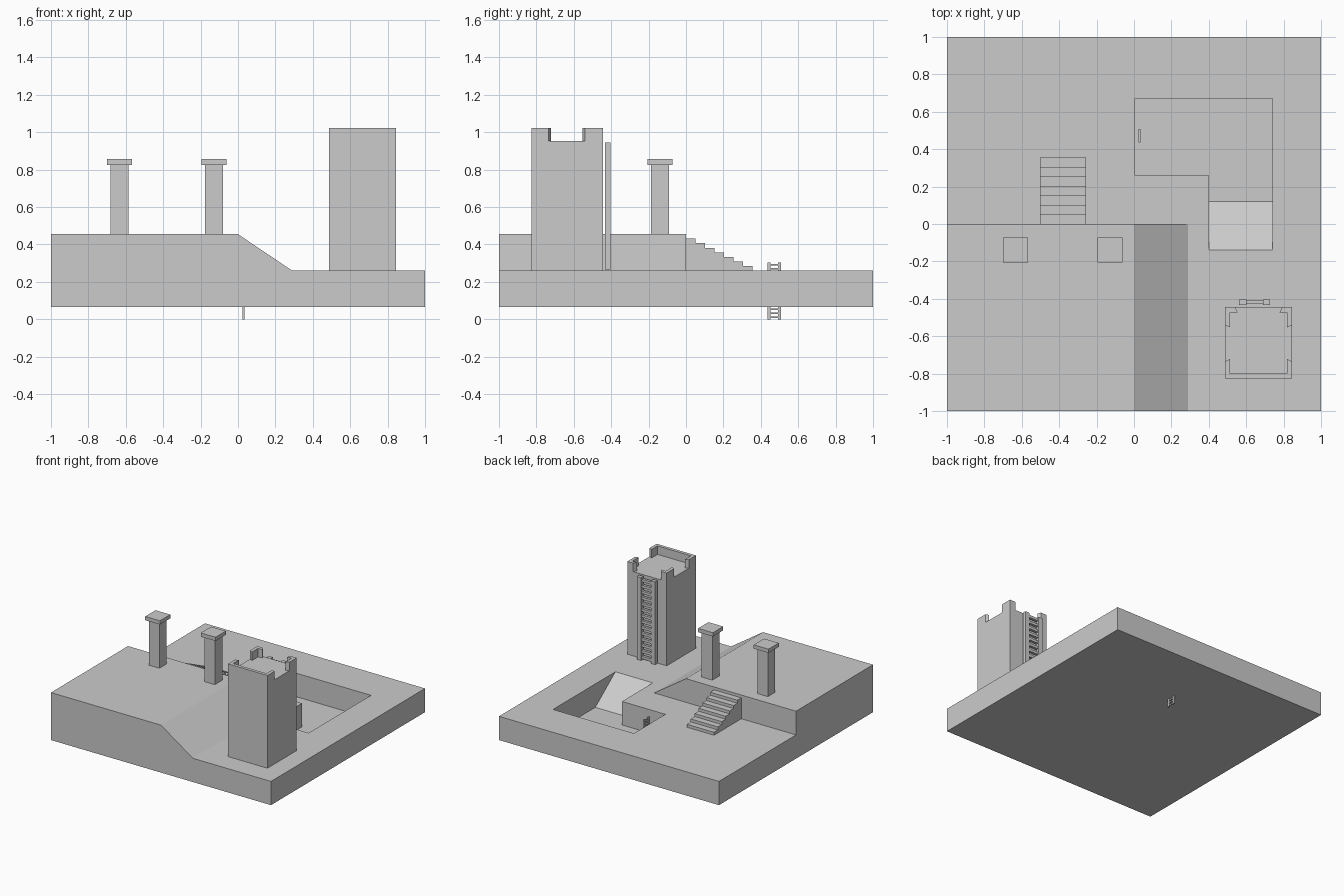
import bpy, bmesh

if "Cube" in bpy.data.objects:
    bpy.data.objects.remove(bpy.data.objects["Cube"])

Z0, GROUND, HIGH, PIT = 0.065, 0.26, 0.455, 0.067


def finish(name, bm):
    bmesh.ops.recalc_face_normals(bm, faces=bm.faces)
    me = bpy.data.meshes.new(name)
    bm.to_mesh(me)
    bm.free()
    ob = bpy.data.objects.new(name, me)
    bpy.context.collection.objects.link(ob)
    return ob


def add_prism(bm, pts, axis, a, b):
    """Extrude a 2D profile from a to b along an axis."""
    place = {'x': lambda p, t: (t, p[0], p[1]),
             'y': lambda p, t: (p[0], t, p[1]),
             'z': lambda p, t: (p[0], p[1], t)}[axis]
    f = bm.faces.new([bm.verts.new(place(p, a)) for p in pts])
    ext = bmesh.ops.extrude_face_region(bm, geom=[f])['geom']
    d = place((0, 0), b - a)
    bmesh.ops.translate(bm, vec=d, verts=[v for v in ext if isinstance(v, bmesh.types.BMVert)])


def add_box(bm, x0, x1, y0, y1, z0, z1):
    add_prism(bm, [(x0, y0), (x1, y0), (x1, y1), (x0, y1)], 'z', z0, z1)


def prism(name, pts, axis, a, b):
    bm = bmesh.new()
    add_prism(bm, pts, axis, a, b)
    return finish(name, bm)


def boolean(target, tool, op):
    tool.hide_render = True
    m = target.modifiers.new(op, 'BOOLEAN')
    m.operation, m.object, m.solver = op, tool, 'EXACT'
    bpy.context.view_layer.objects.active = target
    bpy.ops.object.modifier_apply(modifier=m.name)
    bpy.data.objects.remove(tool)


# Terrain: slab, raised terrace with side slope, sunken pit with ramp
terrain = prism("terrain", [(-1, -1), (1, -1), (1, 1), (-1, 1)], 'z', Z0, GROUND)
boolean(terrain, prism("terrace", [(-1, 0.16), (0.29, 0.16), (0.29, GROUND), (0, HIGH), (-1, HIGH)],
                       'y', -1, 0), 'UNION')
boolean(terrain, prism("pit_cutter", [(0.005, 0.67), (0.005, 0.26), (0.4, 0.26), (0.4, 0.12),
                                      (0.74, 0.12), (0.74, 0.67)], 'z', PIT, 0.6), 'DIFFERENCE')
boolean(terrain, prism("ramp_cutter", [(-0.14, GROUND), (0.12, PIT), (0.2, PIT), (0.2, 0.6),
                                       (-0.14, 0.6)], 'x', 0.4, 0.74), 'DIFFERENCE')

# Stairs up to the terrace: one stepped profile
STEPS, RUN, RISE = 7, 0.0507, 0.0245
profile = [(0, GROUND)]
for i in range(STEPS):
    z = GROUND + RISE * (i + 1)
    y = RUN * (STEPS - i)
    profile += [(y, z - RISE), (y, z)]
profile.append((0, GROUND + RISE * STEPS))
prism("stairs", profile, 'x', -0.503, -0.256)

# Pillars with square caps
for name, cx in (("left_pillar", -0.633), ("right_pillar", -0.128)):
    bm = bmesh.new()
    for h, z0, z1 in ((0.048, HIGH, 0.826), (0.067, 0.826, 0.857)):
        add_box(bm, cx - h, cx + h, -0.138 - h, -0.138 + h, z0, z1)
    finish(name, bm)

# Tower body and battlements with splayed openings
X0, X1, Y0, Y1, T = 0.487, 0.845, -0.825, -0.445, 0.027
DECK, TOP = 0.952, 1.022
bm = bmesh.new()
add_box(bm, X0, X1, Y0, Y1, GROUND, DECK)
finish("tower", bm)
bm = bmesh.new()
add_prism(bm, [(X0, -0.735), (X0, Y0), (X1, Y0), (X1, -0.735), (X1 - T, -0.722),
               (X1 - T, Y0 + T), (X0 + T, Y0 + T), (X0 + T, -0.722)], 'z', DECK, TOP)
for ox, s in ((X0, 1), (X1, -1)):
    add_prism(bm, [(ox, -0.54), (ox, Y1), (ox + s * 0.088 - s * 0.035, Y1), (ox + s * 0.067, Y1 - T),
                   (ox + s * T, Y1 - T), (ox + s * T, -0.553)], 'z', DECK, TOP)
finish("battlements", bm)


# Ladders: two rails and evenly spaced rungs; width runs along x or y
def ladder(name, width_axis, w0, w1, d0, d1, z0, z1, rungs=14):
    bm = bmesh.new()
    rail = (w1 - w0) * 0.23
    inset = (d1 - d0) * 0.15

    def bar(a, b, c, d, e, f):
        add_box(bm, *((a, b, c, d) if width_axis == 'x' else (c, d, a, b)), e, f)

    bar(w0, w0 + rail, d0, d1, z0, z1)
    bar(w1 - rail, w1, d0, d1, z0, z1)
    step = (z1 - z0) / rungs
    for i in range(rungs):
        z = z0 + step * (i + 0.5)
        bar(w0 + rail, w1 - rail, d0 + inset, d1 - inset, z - step * 0.22, z + step * 0.22)
    finish(name, bm)


ladder("tower_ladder", 'x', 0.562, 0.728, -0.433, -0.403, 0.265, 0.946)
ladder("pit_ladder", 'y', 0.435, 0.509, 0.023, 0.036, 0.0, 0.303)
